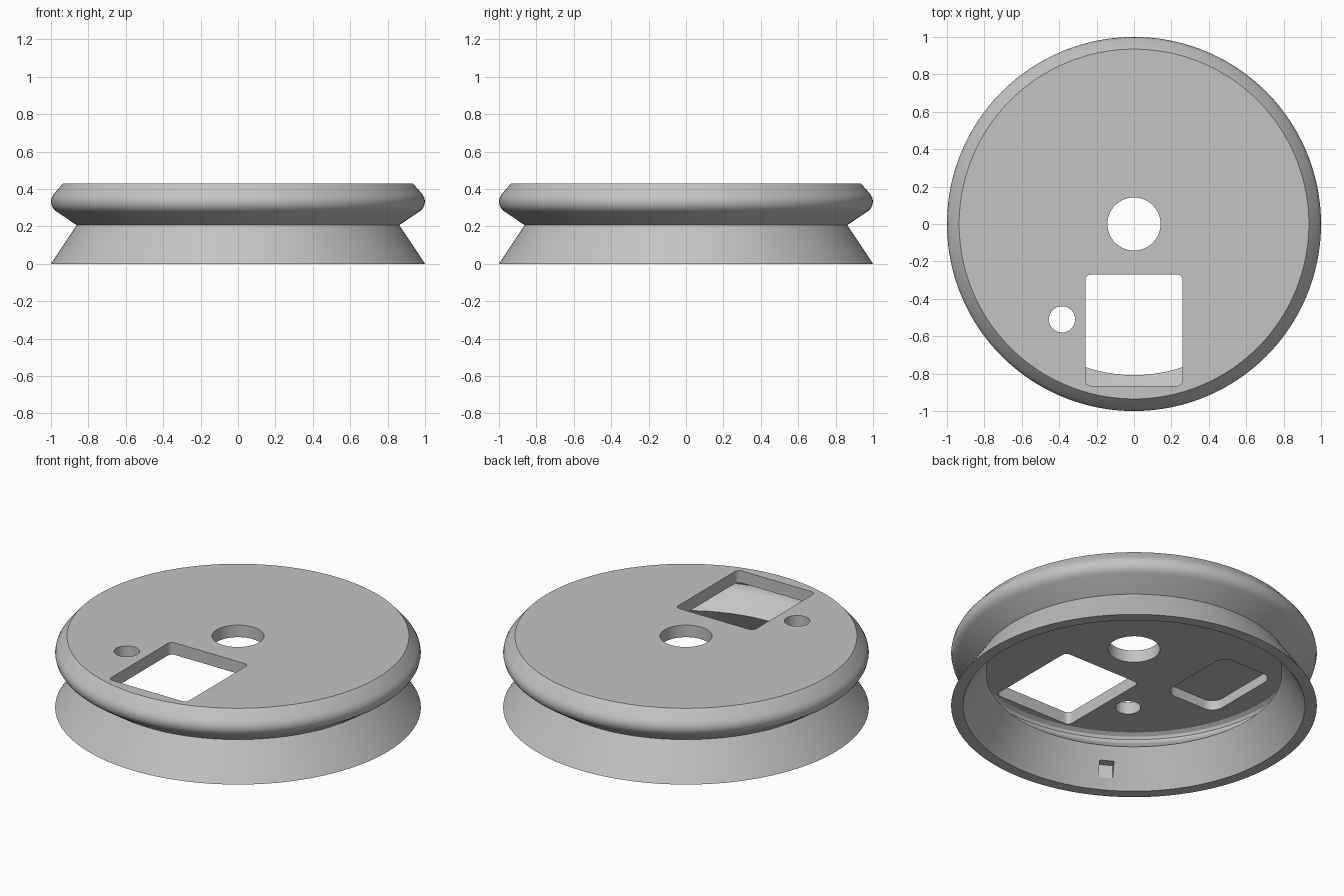
import bpy, bmesh, math
from mathutils import Matrix

cube = bpy.data.objects.get("Cube")
if cube:
    bpy.data.objects.remove(cube, do_unlink=True)

SEGMENTS = 160
TOP, CEILING, NECK = 0.43, 0.357, 0.207

grey = bpy.data.materials.new("light_grey")
grey.use_nodes = True
grey.diffuse_color = (0.55, 0.55, 0.55, 1)
grey.node_tree.nodes["Principled BSDF"].inputs["Base Color"].default_value = grey.diffuse_color


def to_object(name, bm):
    bmesh.ops.recalc_face_normals(bm, faces=bm.faces)
    mesh = bpy.data.meshes.new(name)
    bm.to_mesh(mesh)
    bm.free()
    mesh.materials.append(grey)
    obj = bpy.data.objects.new(name, mesh)
    bpy.context.collection.objects.link(obj)
    return obj


def revolve(name, profile):
    """Turn a closed (radius, height) loop around the z axis."""
    bm = bmesh.new()
    rings = []
    for i in range(SEGMENTS):
        a = math.tau * i / SEGMENTS
        rings.append([bm.verts.new((r * math.cos(a), r * math.sin(a), z)) for r, z in profile])
    n = len(profile)
    for i, ring in enumerate(rings):
        nxt = rings[(i + 1) % SEGMENTS]
        for j in range(n):
            k = (j + 1) % n
            bm.faces.new((ring[j], nxt[j], nxt[k], ring[k]))
    return to_object(name, bm)


def rounded_block(name, x0, x1, y0, y1, z0, z1, radius, steps=8):
    """Upright block with rounded vertical corners; zero radius gives a box."""
    corners = [(x1, y1, -1, -1), (x0, y1, 1, -1), (x0, y0, 1, 1), (x1, y0, -1, 1)]
    outline = []
    for q, (x, y, sx, sy) in enumerate(corners):
        for s in range(steps + 1 if radius else 1):
            a = math.pi / 2 * (q + s / steps)
            outline.append((x + sx * radius + radius * math.cos(a),
                            y + sy * radius + radius * math.sin(a)))
    bm = bmesh.new()
    base = bm.faces.new([bm.verts.new((x, y, z0)) for x, y in outline])
    extruded = bmesh.ops.extrude_face_region(bm, geom=[base])["geom"]
    verts = [v for v in extruded if isinstance(v, bmesh.types.BMVert)]
    bmesh.ops.translate(bm, verts=verts, vec=(0, 0, z1 - z0))
    return to_object(name, bm)


def cut(target, cutter):
    cutter.hide_render = True
    mod = target.modifiers.new("cut", "BOOLEAN")
    mod.operation, mod.solver, mod.object = "DIFFERENCE", "EXACT", cutter
    bpy.context.view_layer.objects.active = target
    bpy.ops.object.modifier_apply(modifier=mod.name)
    bpy.data.objects.remove(cutter, do_unlink=True)


# Hollow shell: rounded rim above a pinched neck and a flared skirt
outer = [(1, 0), (0.862, NECK), (0.968, 0.278), (0.984, 0.291), (0.995, 0.309), (1, 0.332),
         (0.996, 0.353), (0.985, 0.373), (0.935, TOP)]
hole = [(0.142, TOP), (0.142, CEILING)]
inner = [(0.91, CEILING), (0.932, 0.343), (0.94, 0.328), (0.936, 0.31), (0.922, 0.292),
         (0.808, NECK), (0.935, 0)]
shell = revolve("round_cover", outer + hole + inner)

# Window and small round hole through the top plate
cut(shell, rounded_block("window_cutter", -0.26, 0.26, -0.865, -0.27, 0.34, 0.6, 0.03))
cut(shell, rounded_block("small_hole_cutter", -0.455, -0.315, -0.58, -0.44, 0.3, 0.6, 0.0699))

# Shallow pocket under the top plate
cut(shell, rounded_block("pocket_cutter", -0.78, -0.43, -0.25, 0.25, 0.3, 0.415, 0.07))

# Small notch in the inside of the skirt
notch = rounded_block("notch_cutter", 0.75, 0.9, -0.04, 0.04, 0.04, 0.137, 0)
notch.data.transform(Matrix.Rotation(math.radians(240), 4, "Z"))
cut(shell, notch)

# Smooth the turned surfaces and keep the edges crisp
bpy.ops.object.select_all(action="DESELECT")
shell.select_set(True)
bpy.context.view_layer.objects.active = shell
bpy.ops.object.shade_smooth_by_angle(angle=math.radians(28))
